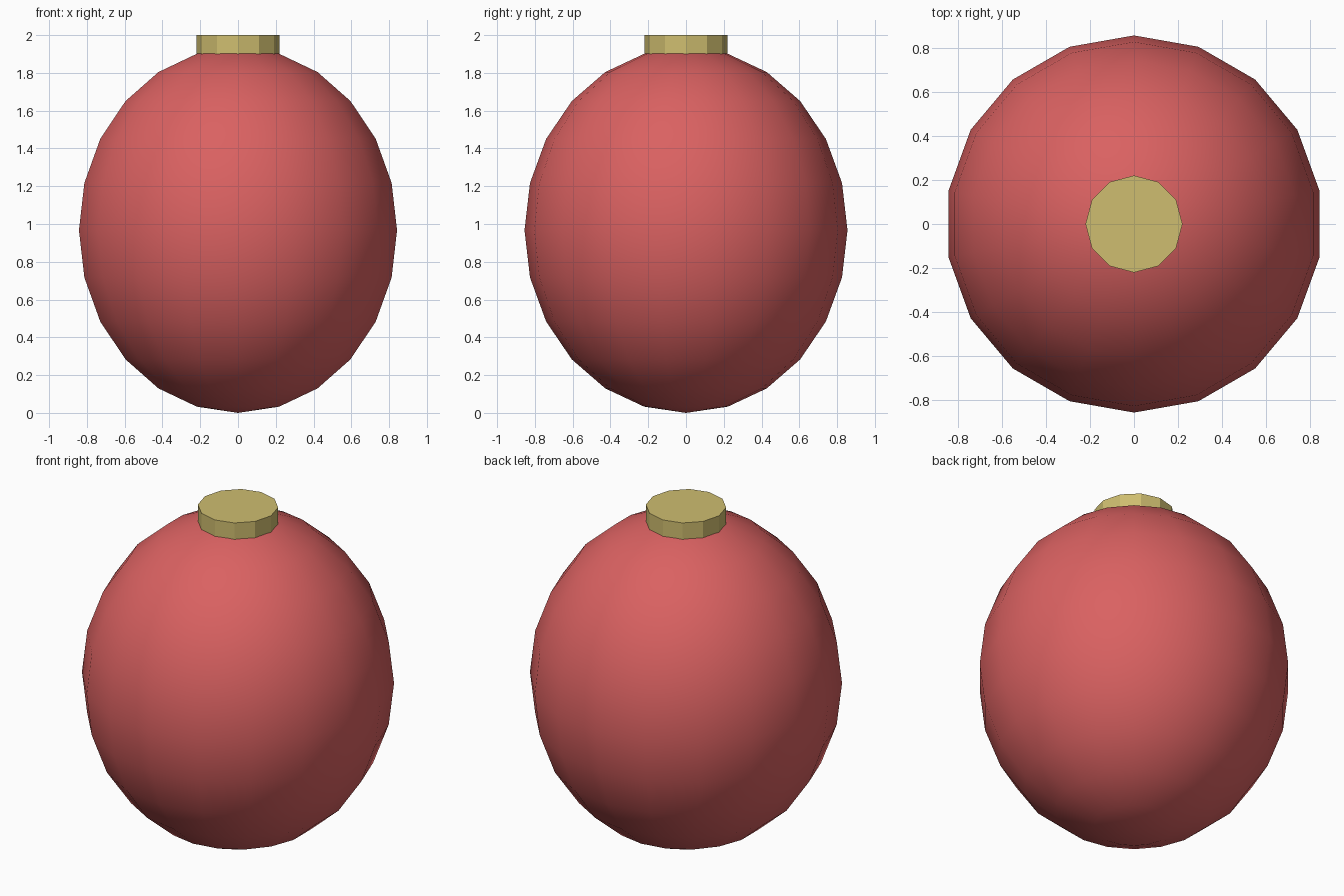
import bpy, bmesh, math

if "Cube" in bpy.data.objects:
    bpy.data.objects.remove(bpy.data.objects["Cube"])


def lathe(name, profile, sides, color, smooth_angle):
    """Spin an (r, z) profile about z, with a vertex column facing the front."""
    bm = bmesh.new()
    rings = []
    for r, z in profile:
        if r < 1e-6:
            rings.append([bm.verts.new((0, 0, z))] * sides)
        else:
            rings.append([bm.verts.new((r * math.cos(a), r * math.sin(a), z))
                          for a in (-math.pi / 2 + 2 * math.pi * i / sides
                                    for i in range(sides))])
    for lo, hi in zip(rings, rings[1:]):
        for i in range(sides):
            j = (i + 1) % sides
            corners = list(dict.fromkeys((lo[i], lo[j], hi[j], hi[i])))
            bm.faces.new(corners)
    bmesh.ops.recalc_face_normals(bm, faces=bm.faces)
    mesh = bpy.data.meshes.new(name)
    bm.to_mesh(mesh)
    bm.free()
    obj = bpy.data.objects.new(name, mesh)
    bpy.context.collection.objects.link(obj)
    mat = bpy.data.materials.new(name + "_material")
    mat.diffuse_color = (*color, 1)
    mat.use_nodes = True
    mat.node_tree.nodes["Principled BSDF"].inputs["Base Color"].default_value = mat.diffuse_color
    mesh.materials.append(mat)
    bpy.ops.object.select_all(action='DESELECT')
    obj.select_set(True)
    bpy.context.view_layer.objects.active = obj
    bpy.ops.object.shade_smooth_by_angle(angle=math.radians(smooth_angle))
    return obj


# Bauble: slightly tall sphere, 18 sides and 12 bands
R, RZ, ZC, BANDS = 0.855, 0.967, 0.967, 12
ball = [(R * math.sin(math.pi * k / BANDS), ZC - RZ * math.cos(math.pi * k / BANDS))
        for k in range(BANDS + 1)]
lathe("ornament_ball", ball, 18, (0.70, 0.12, 0.12), 40)

# Gold cap: short 12-sided drum
cap = [(0, 1.895), (0.22, 1.895), (0.22, 2.0), (0, 2.0)]
lathe("ornament_cap", cap, 12, (0.62, 0.51, 0.16), 20)
